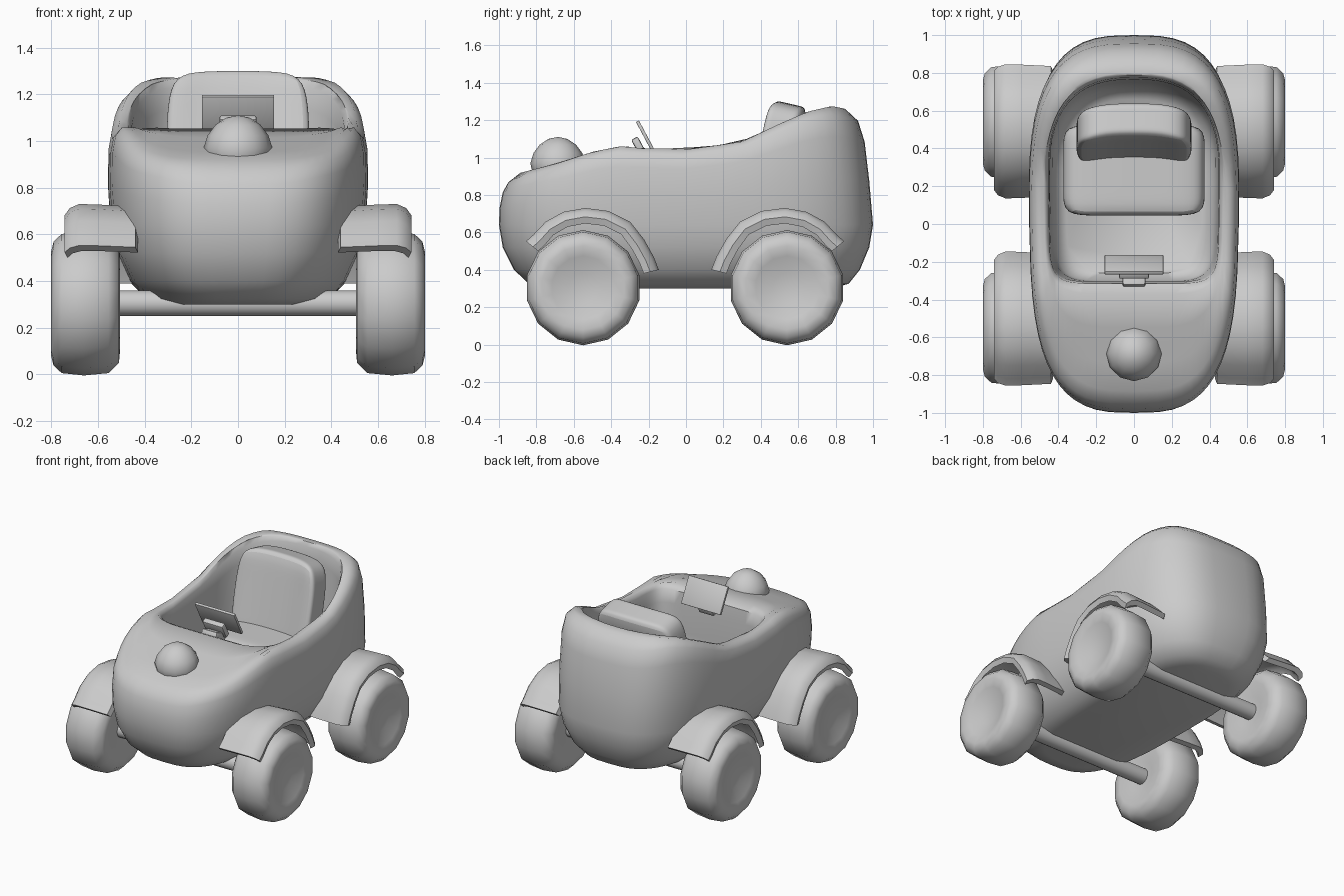
import bpy, bmesh, math
from mathutils import Matrix, Vector

if "Cube" in bpy.data.objects:
    bpy.data.objects.remove(bpy.data.objects["Cube"])

grey = bpy.data.materials.new("plain grey")
grey.use_nodes = True
COLOR = (0.6, 0.6, 0.6, 1)
grey.diffuse_color = COLOR
grey.node_tree.nodes["Principled BSDF"].inputs["Base Color"].default_value = COLOR


def finish(bm, name, angle=40):
    """Turn a bmesh into a named, smooth shaded object."""
    bmesh.ops.recalc_face_normals(bm, faces=bm.faces)
    mesh = bpy.data.meshes.new(name)
    bm.to_mesh(mesh)
    bm.free()
    mesh.materials.append(grey)
    obj = bpy.data.objects.new(name, mesh)
    bpy.context.collection.objects.link(obj)
    bpy.ops.object.select_all(action='DESELECT')
    obj.select_set(True)
    bpy.context.view_layer.objects.active = obj
    bpy.ops.object.shade_smooth_by_angle(angle=math.radians(angle))
    return obj


def loft(bm, rings):
    """Skin a list of closed point rings and cap both ends."""
    rows = [[bm.verts.new(p) for p in ring] for ring in rings]
    n = len(rows[0])
    for a, b in zip(rows, rows[1:]):
        for i in range(n):
            j = (i + 1) % n
            bm.faces.new((a[i], a[j], b[j], b[i]))
    bm.faces.new(rows[0])
    bm.faces.new(rows[-1])


def box(name, size, centre, tilt=0, bevel=0.01):
    bm = bmesh.new()
    m = (Matrix.Translation(centre) @ Matrix.Rotation(tilt, 4, 'X')
         @ Matrix.Diagonal((*size, 1)))
    bmesh.ops.create_cube(bm, size=1, matrix=m)
    bmesh.ops.bevel(bm, geom=bm.edges[:], offset=bevel, segments=2,
                    profile=0.5, affect='EDGES')
    return finish(bm, name)


# Height of the hood, door sill and rear rim along the car
CREST = [(-1, .86), (-.9, .915), (-.7, .965), (-.5, 1.03), (-.35, 1.06), (-.2, 1.045),
         (0, 1.04), (.3, 1.085), (.5, 1.18), (.65, 1.245), (.78, 1.275), (.9, 1.25), (1, 1.22)]


def crest(y):
    for (y0, z0), (y1, z1) in zip(CREST, CREST[1:]):
        if y <= y1:
            return z0 + (z1 - z0) * (y - y0) / (y1 - y0)
    return CREST[-1][1]


def body_ring(half, front, rear, height, nf=3.1, nr=3, count=56):
    """Rounded plan outline, with separate front and rear squareness."""
    mid = (front + rear) / 2
    pts = []
    for i in range(count):
        t = 2 * math.pi * i / count
        c, s = math.cos(t), math.sin(t)
        e = 2 / (nr if s > 0 else nf)
        reach = rear - mid if s > 0 else mid - front
        y = mid + math.copysign(abs(s) ** e, s) * reach
        x = math.copysign(abs(c) ** e, c) * half * (1 + .035 * y)
        pts.append((x, y, height(y)))
    return pts


# Body shell: underside, flanks, hood and rim, then the cockpit lining
rings = [body_ring(w, f, r, lambda y, z=z: z) for w, f, r, z in [
    (.31, -.74, .78, .30), (.39, -.84, .87, .325), (.465, -.92, .93, .40),
    (.52, -.98, .98, .52), (.545, -1, 1, .64)]]
for w, f, r, part in [(.555, -.997, .98, .4), (.553, -.98, .955, .75),
                      (.54, -.95, .92, .92), (.51, -.885, .85, 1)]:
    rings.append(body_ring(w, f, r, lambda y, p=part: .64 + p * (crest(y) - .64)))
for w, f, r, drop, nf in [(.49, -.74, .82, 0, 3.4), (.475, -.55, .80, 0, 4),
                          (.465, -.37, .79, .003, 6), (.45, -.315, .775, .03, 8),
                          (.445, -.305, .765, .12, 8)]:
    rings.append(body_ring(w, f, r, lambda y, d=drop: crest(y) - d, nf, 2.6))
for w, f, r, z in [(.44, -.305, .75, .75), (.42, -.30, .72, .52), (.36, -.26, .66, .46)]:
    rings.append(body_ring(w, f, r, lambda y, z=z: z, 6, 2.6))
bm = bmesh.new()
loft(bm, rings)
finish(bm, "body", 55)

# Headlamp dome on the hood, drawn up to a soft point
bm = bmesh.new()
bmesh.ops.create_uvsphere(bm, u_segments=12, v_segments=8, radius=1)
for v in bm.verts:
    pinch = 1 - .1 * max(v.co.z, 0)
    v.co = Vector((v.co.x * .147 * pinch, v.co.y * .147 * pinch - .685, v.co.z * .14 + .97))
finish(bm, "headlamp_dome", 60)


# Seat cushions: subdivided blocks, softened, the back hugging the sitter
def cushion(name, size, centre, tilt, hug):
    bm = bmesh.new()
    bmesh.ops.create_cube(bm, size=1)
    bmesh.ops.subdivide_edges(bm, edges=bm.edges[:], cuts=3, use_grid_fill=True)
    turn = Matrix.Rotation(tilt, 3, 'X')
    for v in bm.verts:
        # pull in the corners of the front outline
        corner = (abs(2 * v.co.x) * abs(2 * v.co.z)) ** 4
        p = Vector(a * b for a, b in zip(v.co, size))
        p.x *= 1 - .1 * corner
        p.z *= 1 - .08 * corner
        p.y -= hug * (2 * v.co.x) ** 4
        v.co = turn @ p + Vector(centre)
    obj = finish(bm, name, 80)
    soften = obj.modifiers.new("soften", 'SUBSURF')
    soften.levels = soften.render_levels = 2


cushion("seat_cushion", (.75, .48, .26), (0, .285, .69), 0, 0)
cushion("seat_back", (.61, .19, .62), (0, .49, .985), math.radians(-13), .03)

# Steering panel on its stub
box("steering_panel", (.31, .018, .19), (0, -.215, 1.11), math.radians(28), .003)
box("steering_stub", (.16, .04, .11), (0, -.25, 1.055), math.radians(28))
box("steering_neck", (.12, .12, .06), (0, -.275, 1.015), math.radians(-20))

# Wheel section: (distance across, radius), dished on the outside
TYRE = [(.53, .10), (.505, .20), (.51, .255), (.555, .298), (.66, .308),
        (.755, .298), (.79, .265), (.80, .225), (.785, .17), (.755, .08)]
# Mudguard path: offset from the wheel centre toward the car end, and height
GUARD = [(.29, .54), (.255, .57), (.19, .64), (.10, .69), (-.01, .71), (-.13, .695),
         (-.24, .64), (-.31, .55), (-.36, .46), (-.385, .395)]

for end, y0 in (("front", -.55), ("rear", .54)):
    toward = -1 if y0 < 0 else 1

    # Axle
    bm = bmesh.new()
    bmesh.ops.create_cone(bm, cap_ends=True, segments=16, radius1=.055, radius2=.055,
                          depth=1.1, matrix=Matrix.Translation((0, y0, .305))
                          @ Matrix.Rotation(math.pi / 2, 4, 'Y'))
    finish(bm, end + "_axle")

    for side, sx in (("left", 1), ("right", -1)):
        # Wheel
        bm = bmesh.new()
        loft(bm, [[(sx * x, y0 + r * math.cos(a), .304 + r * math.sin(a))
                   for a in (math.tau * (i + .5) / 14 for i in range(14))]
                  for x, r in TYRE])
        finish(bm, f"{end}_{side}_wheel", 50)

        # Mudguard: crowned strip with a turned-down outer lip
        bm = bmesh.new()
        section = [(.44, 0), (.60, .01), (.68, .012), (.72, -.005), (.742, -.035)]
        hub = Vector((y0, .30))
        rows = []
        for dy, z in GUARD:
            p = Vector((y0 + toward * dy, z))
            out = (p - hub).normalized()
            outer = [(x, p + out * (d + .008)) for x, d in section]
            inner = [(x - .012, p + out * (d - .028)) for x, d in reversed(section)]
            rows.append([(sx * x, q.x, q.y) for x, q in outer + inner])
        loft(bm, rows)
        finish(bm, f"{end}_{side}_mudguard", 50)
